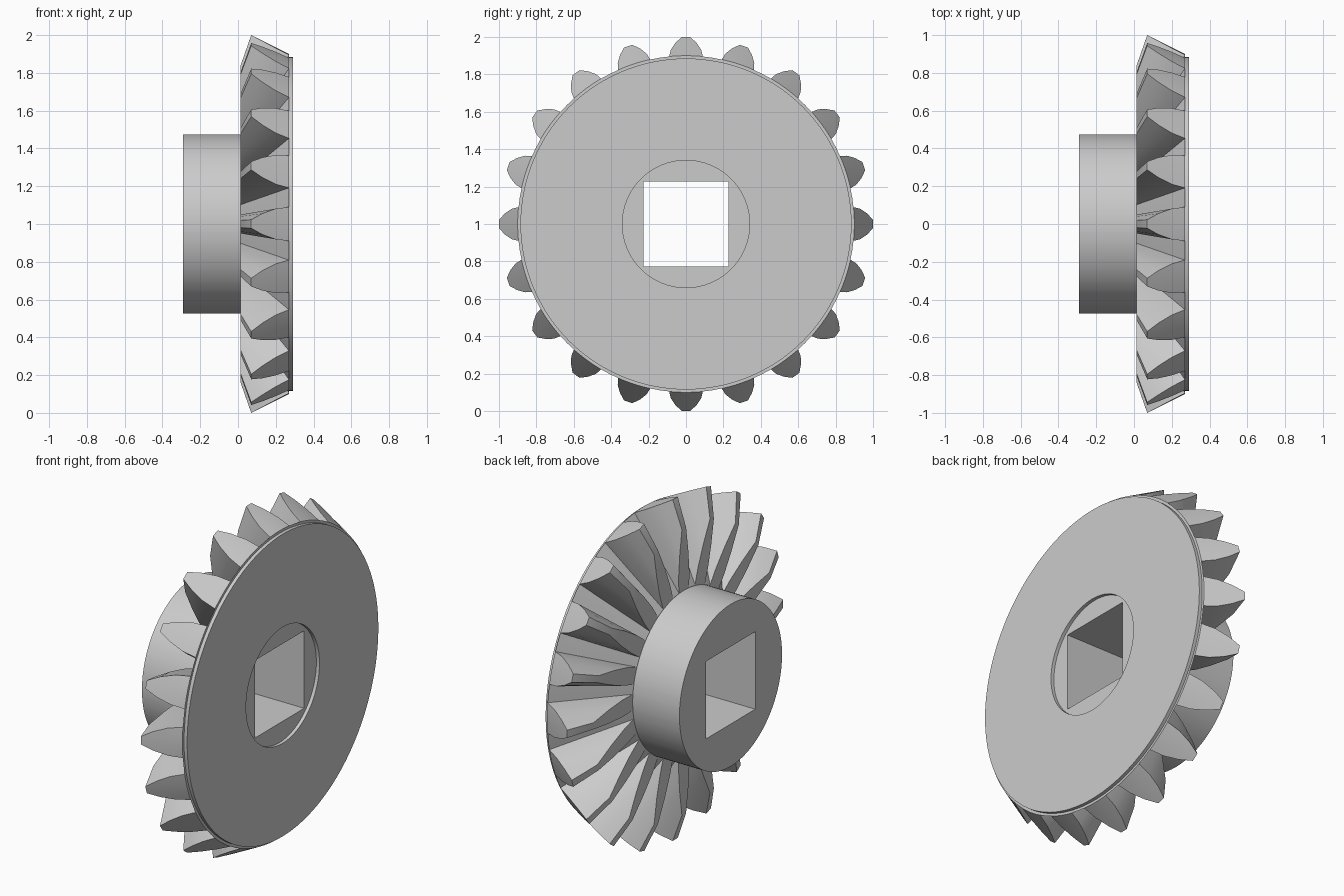
import bpy, bmesh, math

if "Cube" in bpy.data.objects:
    bpy.data.objects.remove(bpy.data.objects["Cube"])

TEETH = 20
APEX = -0.28        # x of the cone apex that all teeth point to
FACE_X = 0.013      # plane that trims the inner side of the teeth
HUB_R = 0.475
PITCH = 2 * math.pi / TEETH

steel = bpy.data.materials.new("plain_grey")
steel.diffuse_color = (0.6, 0.6, 0.6, 1)
steel.use_nodes = True
steel.node_tree.nodes["Principled BSDF"].inputs["Base Color"].default_value = steel.diffuse_color

# One tooth outline: (angle from tooth centre, height 0 = root, 1 = tip)
side = [(0.100, 0), (0.087, 0.35), (0.058, 0.7), (0.023, 1)]
tooth = ([(-a, t) for a, t in side] + [(0, 1)] +
         list(reversed(side)) + [(PITCH / 2, 0)])
outline = [(k * PITCH + a, t) for k in range(TEETH) for a, t in tooth]


def point(x, r, a):
    return (x, r * math.sin(a), 1 + r * math.cos(a))


def circle(x, r):
    return [point(x, r, a) for a, _ in outline]


def square(x, h):
    return [point(x, h / max(abs(math.sin(a)), abs(math.cos(a))), a)
            for a, _ in outline]


def tooth_ring(trimmed):
    ring = []
    for a, t in outline:
        x, r = 0.27 - 0.2 * t, 0.9 + 0.1 * t
        if trimmed:     # slide along the line to the apex, down to the plane
            s = (FACE_X - APEX) / (x - APEX)
            x, r = FACE_X, r * s
        ring.append(point(x, r, a))
    return ring


def loft(name, rings):
    bm = bmesh.new()
    loops = [[bm.verts.new(p) for p in ring] for ring in rings]
    n = len(outline)
    for a, b in zip(loops, loops[1:]):
        for i in range(n):
            j = (i + 1) % n
            bm.faces.new((a[i], a[j], b[j], b[i]))
    bmesh.ops.remove_doubles(bm, verts=bm.verts, dist=0.0001)
    mesh = bpy.data.meshes.new(name)
    bm.to_mesh(mesh)
    bm.free()
    mesh.materials.append(steel)
    ob = bpy.data.objects.new(name, mesh)
    bpy.context.collection.objects.link(ob)
    bpy.ops.object.select_all(action='DESELECT')
    ob.select_set(True)
    bpy.context.view_layer.objects.active = ob
    bpy.ops.object.shade_smooth_by_angle(angle=math.radians(25))
    return ob


# Toothed wheel: recess wall, back plate, stepped rim, teeth, trimmed inner face
loft("bevel_gear_wheel", [
    circle(0.27, 0.34), circle(0.29, 0.34),
    circle(0.29, 0.885), circle(0.27, 0.885), circle(0.27, 0.9),
    tooth_ring(False), tooth_ring(True), circle(FACE_X, HUB_R)])

# Hub with a square bore, ending in the floor of the round recess
loft("hub_with_square_bore", [
    circle(FACE_X, HUB_R), circle(-0.29, HUB_R),
    square(-0.29, 0.227), square(0.27, 0.227), circle(0.27, 0.34)])
